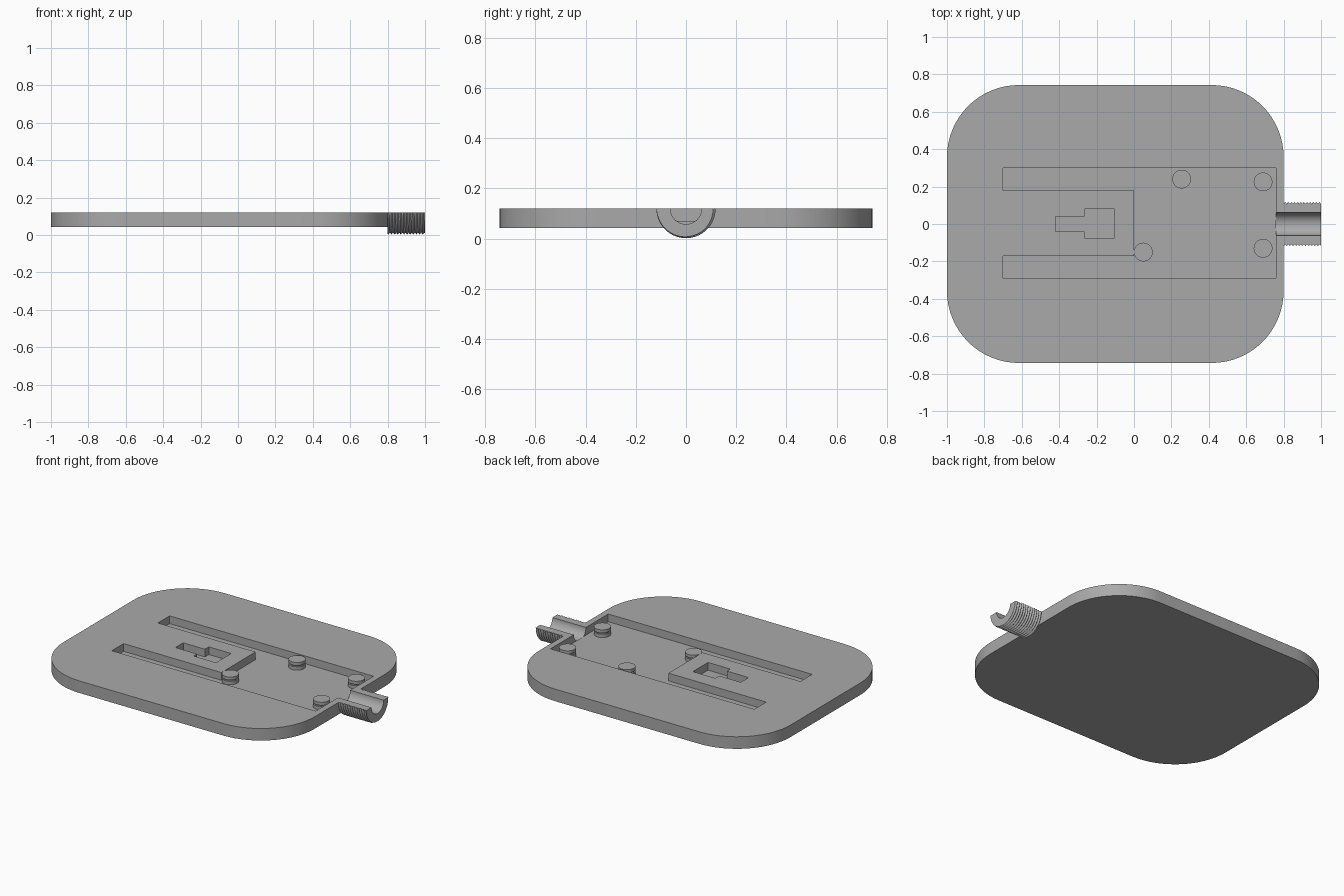
import bpy, bmesh
from math import sin, cos, pi, radians

if "Cube" in bpy.data.objects:
    bpy.data.objects.remove(bpy.data.objects["Cube"])

BASE, TOP, FLOOR = 0.042, 0.12, 0.07
BORE, MINOR, MAJOR, PITCH = 0.062, 0.108, 0.118, 0.0167
X_WALL, X_PLATE, X_END = 0.76, 0.8, 1.0

grey = bpy.data.materials.new("plain_grey")
grey.use_nodes = True
colour = (0.4, 0.4, 0.4, 1)
grey.diffuse_color = colour
grey.node_tree.nodes["Principled BSDF"].inputs["Base Color"].default_value = colour


def finish(name, bm):
    bmesh.ops.recalc_face_normals(bm, faces=bm.faces)
    mesh = bpy.data.meshes.new(name)
    bm.to_mesh(mesh)
    bm.free()
    mesh.materials.append(grey)
    obj = bpy.data.objects.new(name, mesh)
    bpy.context.collection.objects.link(obj)
    return obj


def prism(name, outline, low, high):
    bm = bmesh.new()
    face = bm.faces.new([bm.verts.new((x, y, low)) for x, y in outline])
    new = bmesh.ops.extrude_face_region(bm, geom=[face])["geom"]
    verts = [v for v in new if isinstance(v, bmesh.types.BMVert)]
    bmesh.ops.translate(bm, verts=verts, vec=(0, 0, high - low))
    return finish(name, bm)


def circle(x, y, radius, steps=32):
    return [(x + radius * cos(2 * pi * i / steps), y + radius * sin(2 * pi * i / steps))
            for i in range(steps)]


def smooth(obj):
    bpy.ops.object.select_all(action="DESELECT")
    obj.select_set(True)
    bpy.context.view_layer.objects.active = obj
    bpy.ops.object.shade_smooth_by_angle(angle=radians(25))


def cut(obj, cutter):
    mod = obj.modifiers.new("cut", "BOOLEAN")
    mod.operation, mod.solver, mod.object = "DIFFERENCE", "EXACT", cutter
    bpy.context.view_layer.objects.active = obj
    bpy.ops.object.modifier_apply(modifier=mod.name)
    bpy.data.objects.remove(cutter)


# Rounded base plate
R, HALF_Y = 0.385, 0.743
outline = []
for quarter, (cx, cy) in enumerate([(X_PLATE - R, HALF_Y - R), (R - 1, HALF_Y - R),
                                    (R - 1, R - HALF_Y), (X_PLATE - R, R - HALF_Y)]):
    for i in range(17):
        a = (quarter + i / 16) * pi / 2
        outline.append((cx + R * cos(a), cy + R * sin(a)))
plate = prism("base_plate", outline, BASE, TOP)

# Forked pocket around the raised tongue
cut(plate, prism("pocket_cutter", [
    (-0.7, 0.3), (-0.7, 0.18), (0, 0.18), (0, -0.17), (-0.7, -0.17),
    (-0.7, -0.29), (X_WALL, -0.29), (X_WALL, 0.3)], FLOOR, TOP + 0.1))

# Stepped recess in the tongue
cut(plate, prism("recess_cutter", [
    (-0.42, 0.04), (-0.42, -0.04), (-0.265, -0.04), (-0.265, -0.075),
    (-0.105, -0.075), (-0.105, 0.08), (-0.265, 0.08), (-0.265, 0.04)], FLOOR, TOP + 0.1))

# Half-round cable channel through the wall
bm = bmesh.new()
bmesh.ops.create_cone(bm, cap_ends=True, segments=48, radius1=BORE, radius2=BORE, depth=0.2)
for v in bm.verts:
    x, y, z = v.co
    v.co = (X_WALL + 0.1 + z, y, TOP + x)
cut(plate, finish("channel_cutter", bm))
smooth(plate)

# Grooved mounting pegs
for i, (x, y) in enumerate([(0.255, 0.24), (0.69, 0.225), (0.69, -0.13), (0.05, -0.15)]):
    for part, radius, low, high in [("base", 0.05, FLOOR - 0.005, 0.092),
                                    ("neck", 0.042, 0.09, 0.102),
                                    ("head", 0.05, 0.1, TOP)]:
        smooth(prism(f"peg_{part}_{i + 1}", circle(x, y, radius), low, high))

# Half pipe with a helical thread
STEPS = 32
bm = bmesh.new()
rings = []
for k in range(-2, int(2 * (X_END - X_PLATE) / PITCH) + 4):
    ring = []
    for i in range(STEPS + 1):
        turn = i / STEPS / 2
        x = min(max(X_PLATE + (k / 2 + turn) * PITCH, X_PLATE), X_END)
        wave = abs(((x - X_PLATE) / PITCH - turn) % 1 * 2 - 1)
        r = MINOR + (MAJOR - MINOR) * wave
        a = pi + pi * i / STEPS
        ring.append(bm.verts.new((x, r * cos(a), TOP + r * sin(a))))
    for i in range(STEPS, -1, -1):
        a = pi + pi * i / STEPS
        ring.append(bm.verts.new((ring[i].co.x, BORE * cos(a), TOP + BORE * sin(a))))
    rings.append(ring)
for a, b in zip(rings, rings[1:]):
    for i in range(len(a)):
        j = (i + 1) % len(a)
        bm.faces.new((a[i], a[j], b[j], b[i]))
for ring in (rings[0], rings[-1]):
    for i in range(STEPS):
        bm.faces.new((ring[i], ring[i + 1], ring[-2 - i], ring[-1 - i]))
bmesh.ops.remove_doubles(bm, verts=bm.verts, dist=0.00002)
smooth(finish("threaded_half_pipe", bm))
